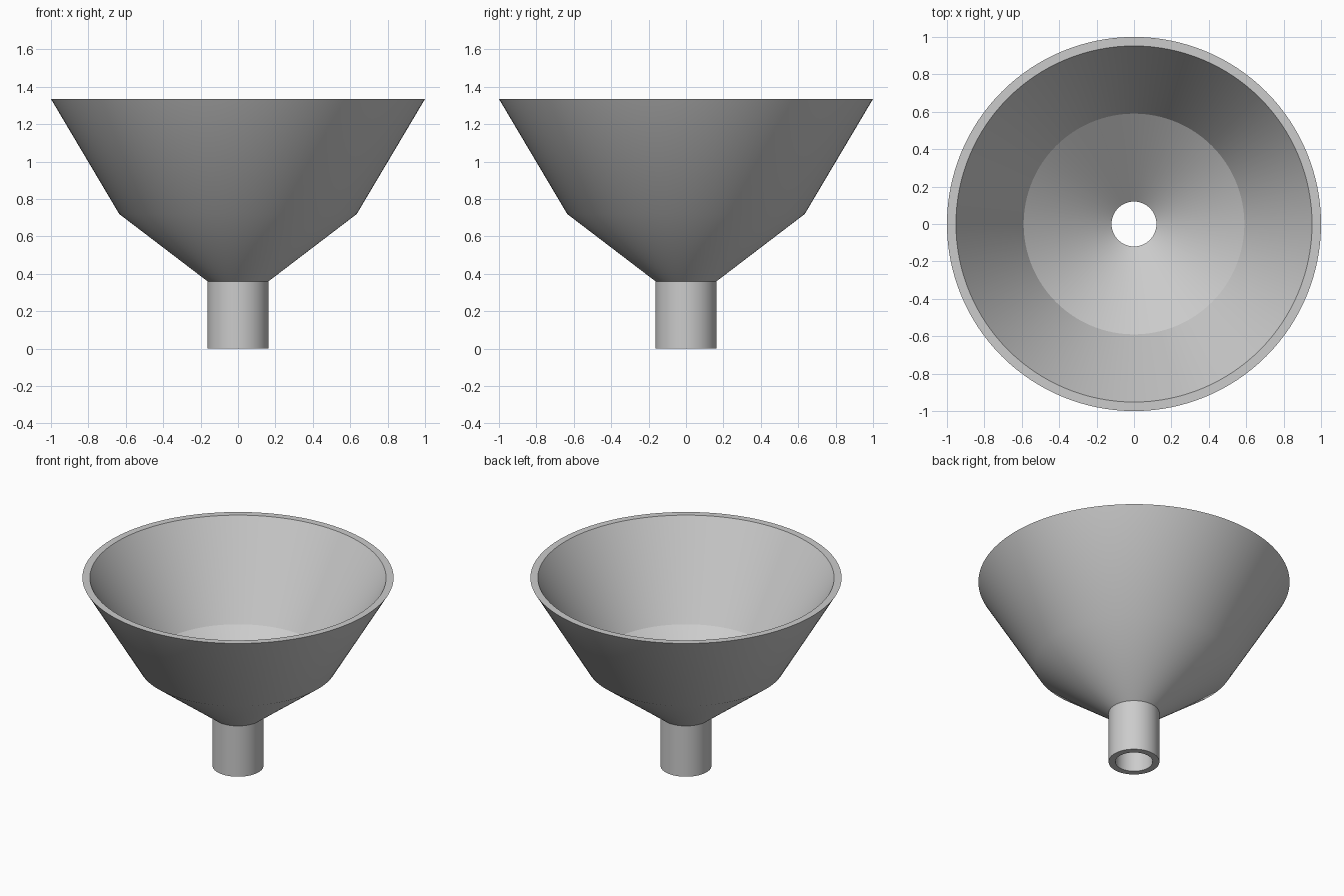
import bpy
import bmesh
import math

SIDES = 128

cube = bpy.data.objects.get("Cube")
if cube:
    bpy.data.objects.remove(cube, do_unlink=True)

# Single grey material
grey = bpy.data.materials.new("light_grey")
grey.use_nodes = True
colour = (0.6, 0.6, 0.6, 1)
grey.diffuse_color = colour
grey.node_tree.nodes["Principled BSDF"].inputs["Base Color"].default_value = colour

# Closed wall section (radius, height): outside going up, inside going down
section = [(0.163, 0), (0.163, 0.36), (0.635, 0.72), (1, 1.335),
           (0.952, 1.335), (0.59, 0.73), (0.12, 0.375), (0.12, 0)]
INNER_BEND = 5

# Funnel: spin the section around the vertical axis
bm = bmesh.new()
rings = []
for radius, height in section:
    ring = []
    for i in range(SIDES):
        a = math.tau * i / SIDES
        ring.append(bm.verts.new((radius * math.cos(a), radius * math.sin(a), height)))
    rings.append(ring)
for k, lower in enumerate(rings):
    upper = rings[(k + 1) % len(rings)]
    for i in range(SIDES):
        j = (i + 1) % SIDES
        bm.faces.new((lower[i], lower[j], upper[j], upper[i]))
bmesh.ops.recalc_face_normals(bm, faces=bm.faces)
mesh = bpy.data.meshes.new("funnel")
bm.to_mesh(mesh)
bm.free()
mesh.materials.append(grey)
funnel = bpy.data.objects.new("funnel", mesh)
bpy.context.collection.objects.link(funnel)

# Smooth walls, with crisp rims and a crisp inner bend
bpy.ops.object.select_all(action='DESELECT')
funnel.select_set(True)
bpy.context.view_layer.objects.active = funnel
bpy.ops.object.shade_smooth_by_angle(angle=math.radians(30))
for edge in mesh.edges:
    if all(v // SIDES == INNER_BEND for v in edge.vertices):
        edge.use_edge_sharp = True
